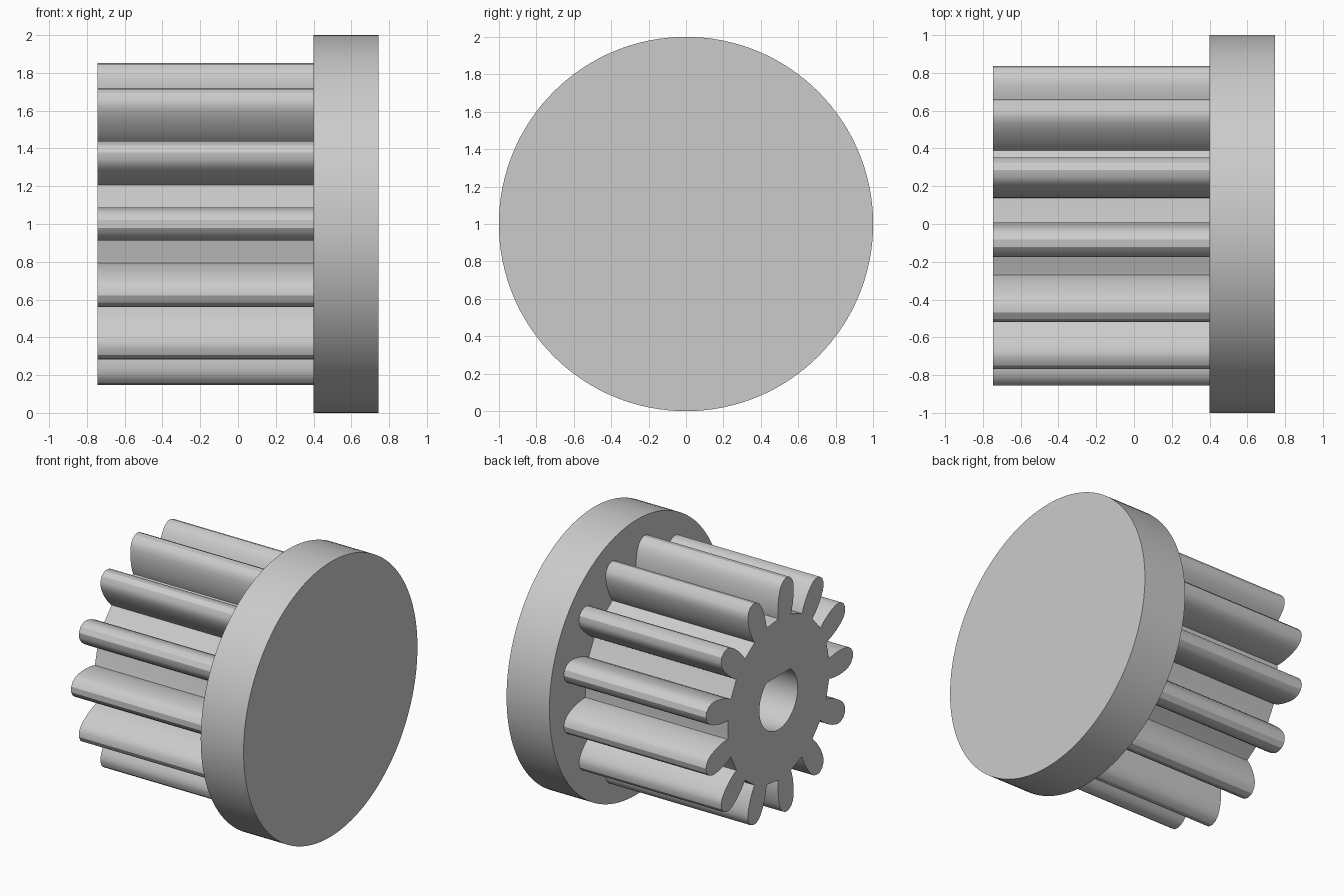
import bpy, bmesh
from math import sin, cos, pi, asin, sqrt, radians

if "Cube" in bpy.data.objects:
    bpy.data.objects.remove(bpy.data.objects["Cube"], do_unlink=True)

TEETH = 13
LEFT, STEP, RIGHT = -0.745, 0.4, 0.745   # gear end, shoulder, flange face
ROOT = 0.583
# Half tooth outline: (radius, half width) from root to tip
FLANK = [(ROOT, 0.073), (0.61, 0.08), (0.65, 0.086), (0.70, 0.088), (0.74, 0.086),
         (0.78, 0.08), (0.81, 0.07), (0.835, 0.052), (0.855, 0.02)]

grey = bpy.data.materials.new("grey")
grey.use_nodes = True
colour = (0.6, 0.6, 0.6, 1)
grey.diffuse_color = colour
grey.node_tree.nodes["Principled BSDF"].inputs["Base Color"].default_value = colour


def extrude_x(name, outline, x0, x1):
    """Solid from a closed (y, z) outline around the axle, drawn along x."""
    bm = bmesh.new()
    face = bm.faces.new([bm.verts.new((x0, y, z + 1)) for y, z in outline])
    cap = bmesh.ops.extrude_face_region(bm, geom=[face])["geom"]
    verts = [v for v in cap if isinstance(v, bmesh.types.BMVert)]
    bmesh.ops.translate(bm, verts=verts, vec=(x1 - x0, 0, 0))
    bmesh.ops.recalc_face_normals(bm, faces=bm.faces)
    mesh = bpy.data.meshes.new(name)
    bm.to_mesh(mesh)
    bm.free()
    mesh.materials.append(grey)
    obj = bpy.data.objects.new(name, mesh)
    bpy.context.collection.objects.link(obj)
    return obj


def smooth(obj):
    bpy.ops.object.select_all(action="DESELECT")
    obj.select_set(True)
    bpy.context.view_layer.objects.active = obj
    bpy.ops.object.shade_smooth_by_angle(angle=radians(25))


def circle(radius, count):
    return [(radius * cos(2 * pi * i / count), radius * sin(2 * pi * i / count))
            for i in range(count)]


# Round flange
flange = extrude_x("flange", circle(1, 128), STEP, RIGHT)
smooth(flange)

# Toothed pinion, first tooth pointing to the front
outline = []
pitch = 2 * pi / TEETH
half_root = asin(FLANK[0][1] / ROOT)
for i in range(TEETH):
    a = -pi / 2 - pi / 2 + i * pitch
    tooth = [(r, -w) for r, w in FLANK] + [(r, w) for r, w in reversed(FLANK)]
    outline += [(r * cos(a) - w * sin(a), r * sin(a) + w * cos(a)) for r, w in tooth]
    gap = pitch - 2 * half_root
    for k in (1, 2, 3):
        b = a + half_root + gap * k / 4
        outline.append((ROOT * cos(b), ROOT * sin(b)))
pinion = extrude_x("pinion", outline, LEFT, STEP)

# D-shaped shaft bore, flat on top
BORE, FLAT = 0.22, 0.172
start = pi - asin(FLAT / BORE)
sweep = pi + 2 * asin(FLAT / BORE)
bore = [(BORE * cos(start + sweep * i / 48), BORE * sin(start + sweep * i / 48))
        for i in range(49)]
cutter = extrude_x("bore_cutter", bore, LEFT - 0.1, STEP - 0.005)
cutter.hide_render = True
cut = pinion.modifiers.new("bore", "BOOLEAN")
cut.operation = "DIFFERENCE"
cut.solver = "EXACT"
cut.object = cutter
bpy.context.view_layer.objects.active = pinion
bpy.ops.object.modifier_apply(modifier=cut.name)
bpy.data.objects.remove(cutter, do_unlink=True)
smooth(pinion)
